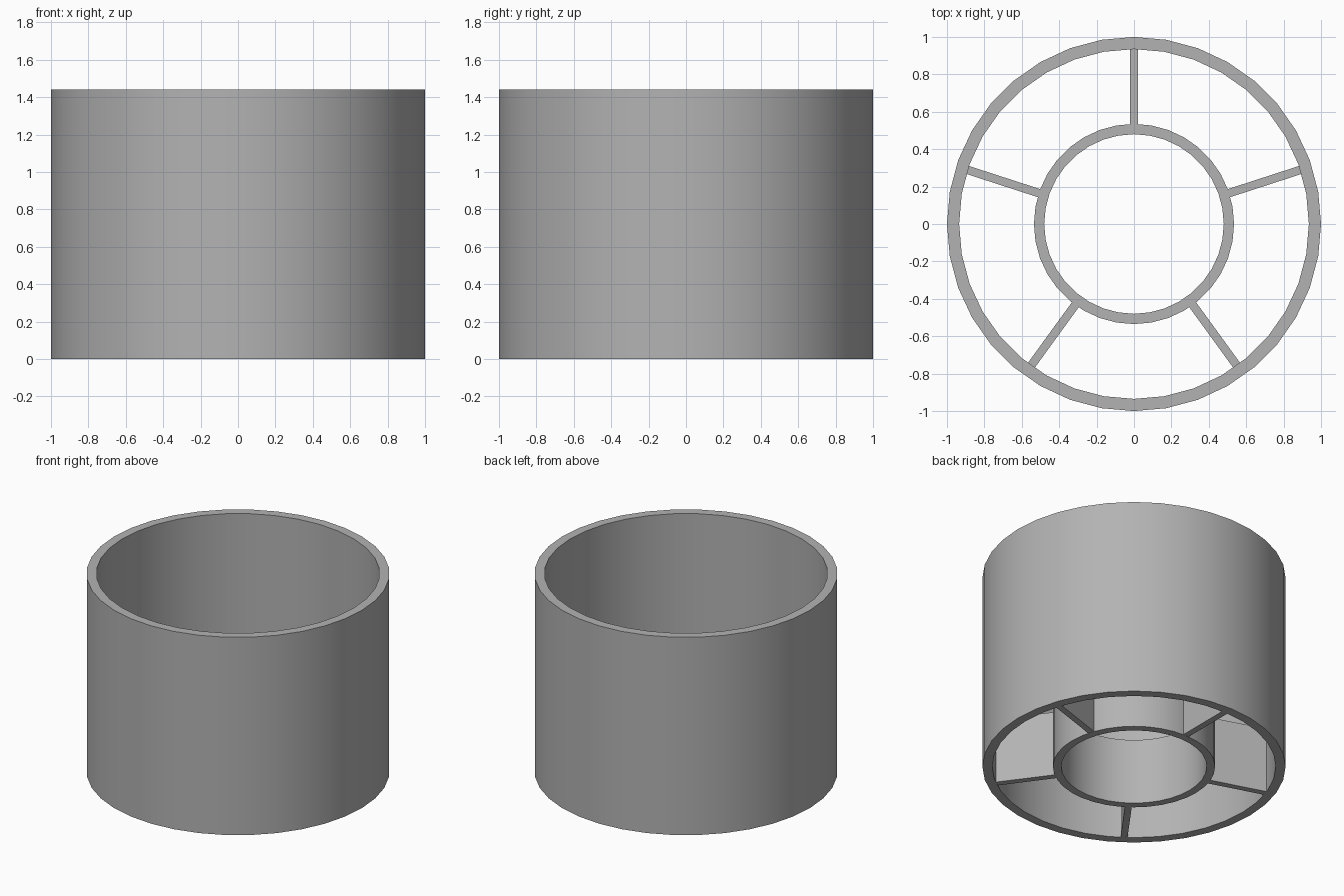
import bpy, math

cube = bpy.data.objects.get("Cube")
if cube:
    bpy.data.objects.remove(cube, do_unlink=True)

HEIGHT, CORE_HEIGHT = 1.44, 0.48
OUTER, OUTER_IN = 1.0, 0.935
HUB, HUB_IN = 0.535, 0.48
SPOKE_WIDTH, SPOKES, SIDES = 0.045, 5, 36

grey = bpy.data.materials.new("plain_grey")
grey.diffuse_color = (0.45, 0.45, 0.45, 1)
grey.use_nodes = True
grey.node_tree.nodes["Principled BSDF"].inputs["Base Color"].default_value = (0.45, 0.45, 0.45, 1)


def finish(name, verts, faces):
    mesh = bpy.data.meshes.new(name)
    mesh.from_pydata(verts, [], faces)
    mesh.materials.append(grey)
    obj = bpy.data.objects.new(name, mesh)
    bpy.context.collection.objects.link(obj)
    bpy.ops.object.select_all(action='DESELECT')
    obj.select_set(True)
    bpy.context.view_layer.objects.active = obj
    bpy.ops.object.shade_smooth_by_angle(angle=math.radians(30))
    return obj


def tube(name, r_out, r_in, height):
    """Open tube: a rectangular section swept around the z axis."""
    section = [(r_in, 0), (r_out, 0), (r_out, height), (r_in, height)]
    verts, faces = [], []
    for i in range(SIDES):
        a = math.tau * i / SIDES
        verts += [(r * math.cos(a), r * math.sin(a), z) for r, z in section]
        a0, b0 = 4 * i, 4 * ((i + 1) % SIDES)
        for k in range(4):
            n = (k + 1) % 4
            faces.append((a0 + k, b0 + k, b0 + n, a0 + n))
    for f in range(len(faces)):
        faces[f] = faces[f][::-1]
    return finish(name, verts, faces)


def spoke(name, angle):
    """Flat upright rib running from the hub to the outer wall."""
    c, s = math.cos(angle), math.sin(angle)
    w = SPOKE_WIDTH / 2
    plan = [(HUB - 0.02, -w), (OUTER_IN + 0.02, -w), (OUTER_IN + 0.02, w), (HUB - 0.02, w)]
    verts = [(u * c - v * s, u * s + v * c, z) for z in (0.001, CORE_HEIGHT - 0.001) for u, v in plan]
    faces = [(3, 2, 1, 0), (4, 5, 6, 7)]
    faces += [(k, (k + 1) % 4, (k + 1) % 4 + 4, k + 4) for k in range(4)]
    return finish(name, verts, faces)


# Outer wall and inner hub
tube("outer_wall", OUTER, OUTER_IN, HEIGHT)
tube("hub_ring", HUB, HUB_IN, CORE_HEIGHT)

# Spokes joining the two at the base
for i in range(SPOKES):
    spoke(f"spoke_{i + 1}", math.pi / 2 + math.tau * i / SPOKES)
